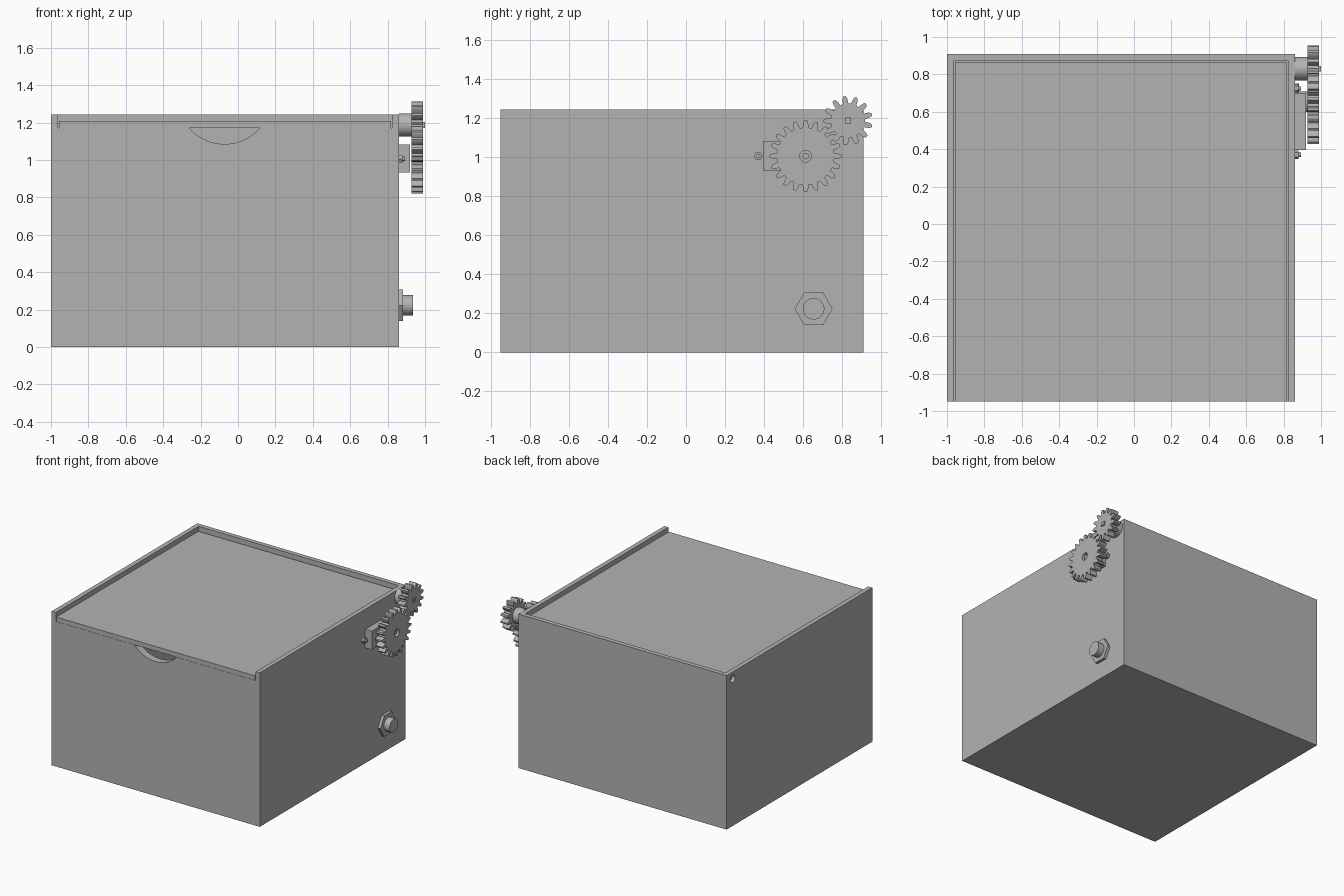
import bpy, bmesh
from math import sin, cos, pi, radians
from mathutils import Vector

cube = bpy.data.objects.get("Cube")
if cube:
    bpy.data.objects.remove(cube, do_unlink=True)

GREY = (0.45, 0.45, 0.45, 1)
grey = bpy.data.materials.new("plain grey")
grey.diffuse_color = GREY
grey.use_nodes = True
for node in grey.node_tree.nodes:
    if node.type == 'BSDF_PRINCIPLED':
        node.inputs["Base Color"].default_value = GREY


def extrude(name, points, push):
    """Closed outline pushed along a vector into a solid."""
    bm = bmesh.new()
    face = bm.faces.new([bm.verts.new(p) for p in points])
    made = bmesh.ops.extrude_face_region(bm, geom=[face])
    top = [v for v in made["geom"] if isinstance(v, bmesh.types.BMVert)]
    bmesh.ops.translate(bm, verts=top, vec=push)
    bmesh.ops.recalc_face_normals(bm, faces=bm.faces)
    mesh = bpy.data.meshes.new(name)
    bm.to_mesh(mesh)
    bm.free()
    mesh.materials.append(grey)
    obj = bpy.data.objects.new(name, mesh)
    bpy.context.collection.objects.link(obj)
    return obj


def block(name, lo, hi):
    (a, b, c), (d, e, f) = lo, hi
    return extrude(name, [(a, b, c), (d, b, c), (d, e, c), (a, e, c)], (0, 0, f - c))


def ring(r, n, start=0):
    return [(r * cos(start + 2 * pi * i / n), r * sin(start + 2 * pi * i / n)) for i in range(n)]


def prism(name, outline, y, z, x0, x1):
    """Outline in the y-z plane extruded sideways from x0 to x1."""
    return extrude(name, [(x0, y + p, z + q) for p, q in outline], (x1 - x0, 0, 0))


def smooth(obj):
    bpy.ops.object.select_all(action='DESELECT')
    obj.select_set(True)
    bpy.context.view_layer.objects.active = obj
    bpy.ops.object.shade_smooth_by_angle(angle=radians(30))


def cut(obj, *cutters):
    """Subtract cutters, apply, and throw them away."""
    bpy.context.view_layer.objects.active = obj
    for cutter in cutters:
        cutter.hide_render = True
        mod = obj.modifiers.new("cut", 'BOOLEAN')
        mod.operation = 'DIFFERENCE'
        mod.solver = 'EXACT'
        mod.object = cutter
        bpy.ops.object.modifier_apply(modifier=mod.name)
        bpy.data.objects.remove(cutter, do_unlink=True)


def gear_outline(teeth, module, start):
    """Tapered teeth: (radius, half width as share of the tooth pitch)."""
    pitch_r = module * teeth / 2
    flank = [(pitch_r - 1.25 * module, 0.33), (pitch_r - 0.6 * module, 0.29),
             (pitch_r, 0.25), (pitch_r + 0.6 * module, 0.18), (pitch_r + module, 0.11)]
    profile = [(r, -w) for r, w in flank] + [(r, w) for r, w in reversed(flank)]
    step = 2 * pi / teeth
    return [(r * cos(start + (i + w) * step), r * sin(start + (i + w) * step))
            for i in range(teeth) for r, w in profile]


# Box positions
LEFT, RIGHT, FRONT, BACK, TOP = -1.0, 0.86, -0.95, 0.91, 1.243
SHELF, LID_TOP, RIM = 1.17, 1.208, 0.037
AXLE = (0.83, 1.187)
DRIVE = (0.613, 1.005)

# Hollow box with lid channel, thumb notch and axle hole
box = block("box", (LEFT, FRONT, 0), (RIGHT, BACK, TOP))
cavity = block("cavity", (LEFT + 0.06, FRONT + 0.06, 0.04), (RIGHT - 0.06, BACK - 0.06, TOP + 0.1))
channel = block("channel", (LEFT + RIM, FRONT - 0.1, SHELF), (RIGHT - RIM, BACK - RIM, TOP + 0.1))
notch = extrude("notch", [(-0.072 + p, FRONT - 0.05, 1.334 + q) for p, q in ring(0.249, 96)],
                (0, 0.16, 0))
hole = prism("hole", ring(0.03, 24), *AXLE, LEFT - 0.05, LEFT + 0.03)
cut(box, cavity, channel, notch, hole)

# Lid resting in the channel
GAP = 0.005
block("lid", (LEFT + RIM + GAP, FRONT, SHELF + 0.001),
      (RIGHT - RIM - GAP, BACK - RIM - 2 * GAP, LID_TOP))

# Gear pair, with the small gear on the lid axle
GEAR_IN, GEAR_OUT = 0.927, 0.99
big = prism("drive_gear", gear_outline(20, 0.0168, pi / 2), *DRIVE, GEAR_IN, GEAR_OUT)
cut(big, prism("bore", ring(0.03, 24), *DRIVE, GEAR_OUT - 0.03, GEAR_OUT + 0.05))
small = prism("lid_gear", gear_outline(13, 0.0168, radians(98)), *AXLE, GEAR_IN, GEAR_OUT)
hub = prism("gear_hub", ring(0.062, 48), *AXLE, RIGHT, GEAR_IN)
prism("axle_end", ring(0.022, 4, pi / 4), *AXLE, GEAR_IN, 1.0)
screw = prism("gear_screw", ring(0.016, 24), *DRIVE, GEAR_IN, GEAR_OUT - 0.01)

# Motor body and its fixing bolts
block("motor_body", (RIGHT, 0.395, 0.932), (0.919, 0.70, 1.082))
for side, y in (("front", 0.37), ("back", 0.725)):
    prism(side + "_bolt_nut", ring(0.023, 6), y, DRIVE[1], RIGHT, 0.88)
    smooth(prism(side + "_bolt_end", ring(0.011, 20), y, DRIVE[1], RIGHT, 0.893))

# Push button with hexagonal nut
BUTTON = (0.654, 0.223)
prism("button_nut", ring(0.097, 6), *BUTTON, RIGHT, 0.883)
button = prism("button", ring(0.055, 48), *BUTTON, RIGHT, 0.935)

for part in (box, big, small, hub, screw, button):
    smooth(part)
